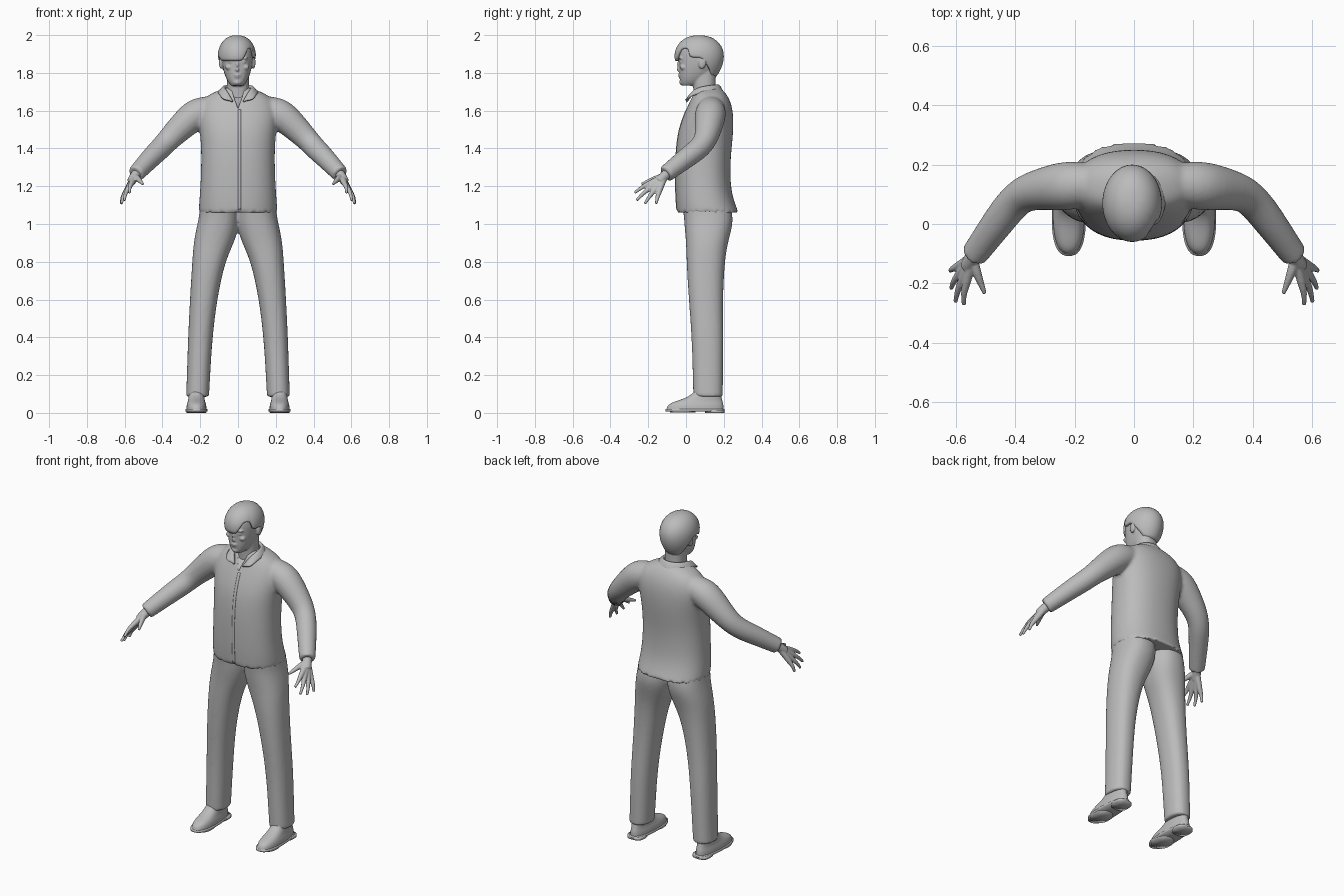
import bpy, bmesh, math
from mathutils import Vector, Matrix

if "Cube" in bpy.data.objects:
    bpy.data.objects.remove(bpy.data.objects["Cube"])

grey = bpy.data.materials.new("plain grey")
grey.use_nodes = True
grey.diffuse_color = (0.5, 0.5, 0.5, 1)
grey.node_tree.nodes["Principled BSDF"].inputs["Base Color"].default_value = (0.5, 0.5, 0.5, 1)


def oval(z, half, front, back, cx=0, power=2.3, sides=24, taper=0):
    """Horizontal rounded ring; taper narrows it toward the back."""
    ring = []
    for i in range(sides):
        a = math.tau * i / sides
        c, s = math.cos(a), math.sin(a)
        u = math.copysign(abs(c) ** (2 / power), c)
        v = math.copysign(abs(s) ** (2 / power), s)
        y = (front + back) / 2 + v * (back - front) / 2
        ring.append(Vector((cx + u * half * (1 - taper * (v + 1) / 2), y, z)))
    return ring


def loft(bm, rings):
    """Skin closed rings and cap the ends with creased edges."""
    crease = bm.edges.layers.float.get("crease_edge") or bm.edges.layers.float.new("crease_edge")
    rows = [[bm.verts.new(p) for p in ring] for ring in rings]
    n = len(rows[0])
    for low, high in zip(rows, rows[1:]):
        for i in range(n):
            j = (i + 1) % n
            bm.faces.new((low[i], low[j], high[j], high[i]))
    for cap in (rows[0], rows[-1]):
        for e in bm.faces.new(cap).edges:
            e[crease] = 1


def tube(bm, path, side=1, sides=12):
    """Round limb through (x, y, z, radius) points, mirrored by side."""
    pts = [Vector((p[0] * side, p[1], p[2])) for p in path]
    rings = []
    for k, p in enumerate(pts):
        way = pts[min(k + 1, len(pts) - 1)] - pts[max(k - 1, 0)]
        turn = way.to_track_quat('Z', 'Y')
        r = path[k][3]
        rings.append([p + turn @ Vector((r * math.cos(math.tau * i / sides),
                                         r * math.sin(math.tau * i / sides), 0))
                      for i in range(sides)])
    loft(bm, rings)


def ball(bm, centre, size, tilt=0):
    m = Matrix.Translation(centre) @ Matrix.Rotation(tilt, 4, 'X') @ Matrix.Diagonal((*size, 1))
    bmesh.ops.create_uvsphere(bm, u_segments=20, v_segments=14, radius=1, matrix=m)


def finish(bm, name, sub=0, voxel=0, smooth=0, thick=0, mirror=False):
    bmesh.ops.recalc_face_normals(bm, faces=bm.faces)
    mesh = bpy.data.meshes.new(name)
    bm.to_mesh(mesh)
    bm.free()
    ob = bpy.data.objects.new(name, mesh)
    bpy.context.scene.collection.objects.link(ob)
    mesh.materials.append(grey)
    mesh.polygons.foreach_set("use_smooth", [True] * len(mesh.polygons))
    if mirror:
        ob.modifiers.new("mirror", 'MIRROR')
    if sub:
        ob.modifiers.new("round", 'SUBSURF').levels = sub
        ob.modifiers["round"].render_levels = sub
    if thick:
        ob.modifiers.new("thickness", 'SOLIDIFY').thickness = thick
    if voxel:
        re = ob.modifiers.new("blend", 'REMESH')
        re.mode, re.voxel_size, re.use_smooth_shade = 'VOXEL', voxel, True
    if smooth:
        sm = ob.modifiers.new("soften", 'SMOOTH')
        sm.factor, sm.iterations = 0.5, smooth
    return ob


# Jacket: torso and sleeves blended into one skin
bm = bmesh.new()
torso = [(1.06, .21, -.05, .28), (1.12, .207, -.055, .255), (1.2, .2, -.058, .237),
         (1.32, .196, -.058, .235), (1.42, .197, -.052, .245), (1.5, .205, -.04, .252),
         (1.58, .215, -.012, .252), (1.64, .2, .015, .24), (1.68, .165, .035, .22),
         (1.705, .11, .045, .2), (1.72, .07, .05, .18)]
loft(bm, [oval(*t) for t in torso])
sleeve = [(.14, .135, 1.61, .07), (.22, .13, 1.59, .088), (.3, .12, 1.515, .075),
          (.37, .105, 1.445, .063), (.41, .07, 1.4, .06), (.46, .005, 1.352, .056),
          (.542, -.108, 1.264, .046)]
for side in (1, -1):
    tube(bm, sleeve, side, 16)
jacket = finish(bm, "jacket", sub=2, voxel=.01, smooth=5)

# Open neckline, cut as a wedge
bm = bmesh.new()
loft(bm, [[Vector(p) for p in ((0, y + .005, 1.61), (.045, y + .06, 1.74), (-.045, y + .06, 1.74))]
          for y in (-.2, .012)])
cutter = finish(bm, "neckline_cutter")
cutter.hide_render = True
cutter.hide_viewport = True
cutter.display_type = 'WIRE'
cut = jacket.modifiers.new("neckline", 'BOOLEAN')
cut.operation, cut.object, cut.solver = 'DIFFERENCE', cutter, 'EXACT'

# Front placket hugging the jacket
bm = bmesh.new()
bmesh.ops.create_grid(bm, x_segments=2, y_segments=40, size=.5,
                      matrix=Matrix.Translation((.008, -.1, 1.34)) @ Matrix.Rotation(math.pi / 2, 4, 'X')
                      @ Matrix.Diagonal((.016, .53, 1, 1)))
placket = finish(bm, "placket")
wrap = placket.modifiers.new("hug", 'SHRINKWRAP')
wrap.target, wrap.wrap_method = jacket, 'PROJECT'
wrap.use_project_y, wrap.use_positive_direction, wrap.use_negative_direction = True, True, False
placket.modifiers.new("thickness", 'SOLIDIFY').thickness = .004
placket.modifiers["thickness"].offset = 0

# Folded collar: inner stand, fold line and outer fall
bm = bmesh.new()
stand = [(.02, .005, 1.64), (.05, .035, 1.69), (.07, .09, 1.715), (.055, .145, 1.725), (0, .17, 1.73)]
fold = [(.028, -.002, 1.655), (.062, .03, 1.722), (.083, .085, 1.742), (.062, .155, 1.748), (0, .182, 1.75)]
fall = [(.08, -.008, 1.66), (.098, .03, 1.685), (.114, .09, 1.7), (.085, .175, 1.7), (0, .212, 1.698)]
rows = [[bm.verts.new(p) for p in line] for line in (stand, fold, fall)]
for a, b in zip(rows, rows[1:]):
    for i in range(len(a) - 1):
        bm.faces.new((a[i], a[i + 1], b[i + 1], b[i]))
finish(bm, "collar", sub=2, thick=.008, mirror=True)

# Trousers: two legs joined at the hip
bm = bmesh.new()
leg = [(.085, .061, .038, .195, .214), (.2, .062, .035, .197, .209), (.4, .065, .03, .2, .2),
       (.6, .072, .014, .195, .183), (.8, .087, .002, .205, .156), (.9, .108, 0, .222, .128),
       (.98, .112, -.008, .245, .108), (1.04, .107, -.012, .25, .1), (1.1, .1, -.02, .235, .1)]
for side in (1, -1):
    loft(bm, [oval(z, h, f, b, cx * side) for z, h, f, b, cx in leg])
finish(bm, "trousers", sub=2, voxel=.01, smooth=5)

# Shoes: upper, sole and heel
upper = [(.015, .058, -.105, .2), (.04, .057, -.1, .2), (.058, .05, -.07, .195),
         (.075, .046, -.01, .19), (.1, .044, .035, .185), (.13, .042, .05, .18)]
for side, word in ((1, "left"), (-1, "right")):
    bm = bmesh.new()
    loft(bm, [oval(*u, cx=.22 * side, taper=.15) for u in upper])
    finish(bm, word + "_shoe", sub=2)
    bm = bmesh.new()
    loft(bm, [oval(z, .063, -.11, .206, .22 * side, 2.5, taper=.18) for z in (.008, .02)])
    loft(bm, [oval(z, .05, .1, .204, .22 * side, 3) for z in (0, .015)])
    loft(bm, [oval(z, .055, -.085, .05, .22 * side, 2.4) for z in (.002, .015)])
    finish(bm, word + "_sole", sub=1)

# Hands: wrist, knuckle and fingertip chains blended together
knuckles = [(-.2, 1.212, .565), (-.19, 1.192, .579), (-.17, 1.175, .59), (-.145, 1.165, .596)]
tips = [(-.272, 1.165, .574), (-.262, 1.125, .602), (-.218, 1.107, .617), (-.158, 1.107, .62)]
for side, word in ((1, "left"), (-1, "right")):
    bm = bmesh.new()
    tube(bm, [(.5, -.05, 1.31, .03), (.55, -.12, 1.25, .028), (.565, -.145, 1.225, .024)], side)
    for (ky, kz, kx), (ty, tz, tx) in zip(knuckles, tips):
        bend = ((kx + tx) / 2 + .006, (ky + ty) / 2, (kz + tz) / 2 + .005, .0105)
        tube(bm, [(.548, -.115, 1.25, .02), (kx, ky, kz, .0155), bend, (tx, ty, tz, .0075)], side)
    tube(bm, [(.545, -.12, 1.25, .02), (.53, -.165, 1.24, .016), (.517, -.2, 1.225, .012),
              (.503, -.235, 1.212, .007)], side)
    finish(bm, word + "_hand", sub=1, voxel=.004, smooth=3)

# Head: skull, neck and facial features blended together
bm = bmesh.new()
skull = [(1.732, .03, -.022, .05), (1.745, .046, -.03, .085), (1.78, .064, -.036, .125),
         (1.82, .076, -.037, .16), (1.87, .084, -.04, .18), (1.92, .084, -.042, .185),
         (1.96, .07, -.025, .165), (1.985, .04, .01, .13)]
loft(bm, [oval(*s, cx=-.004) for s in skull])
loft(bm, [oval(z, .058, f, b) for z, f, b in ((1.58, .045, .16), (1.7, .04, .155), (1.82, .03, .16))])
tube(bm, [(-.004, -.028, 1.875, .008), (-.004, -.046, 1.835, .01), (-.004, -.048, 1.822, .012),
          (-.004, -.03, 1.812, .01)])
ball(bm, (-.004, -.03, 1.79), (.022, .013, .006))
ball(bm, (-.004, -.028, 1.78), (.019, .013, .006))
ball(bm, (-.004, -.022, 1.75), (.022, .014, .014))
for side in (1, -1):
    ball(bm, (side * .034 - .004, -.026, 1.878), (.024, .014, .007))
    ball(bm, (side * .033 - .004, -.026, 1.858), (.014, .01, .007))
    ball(bm, (side * .042 - .004, -.016, 1.83), (.022, .016, .015))
    ball(bm, (side * .086 - .004, .088, 1.855), (.011, .021, .035), -.2)
finish(bm, "head", sub=1, voxel=.005, smooth=3)


# Hair: a cap whose lower edge follows a swept fringe and the nape
def hairline(a):
    x, y = math.cos(a), math.sin(a)
    if y > 0.1:
        return 1.88 - .11 * min(1, (y - .1) * 1.5)
    if y > -.45:
        return 1.88
    return 1.862 if x < .3 else 1.862 + .07 * min(1, (x - .3) * 3)


bm = bmesh.new()
sides, steps, rows = 48, 14, []
crown = bm.verts.new((-.01, .07, 2))
for k in range(1, steps + 1):
    row = []
    for i in range(sides):
        a = math.tau * i / sides
        z = 2 - (2 - hairline(a)) * (k / steps) ** 1.6
        h = (z - 1.89) / .11
        r = max(0, 1 - h * h) ** .45 if h > 0 else 1 - .3 * h * h
        row.append(bm.verts.new((-.006 + .101 * r * math.cos(a), .07 + .131 * r * math.sin(a), z)))
    rows.append(row)
for i in range(sides):
    j = (i + 1) % sides
    bm.faces.new((crown, rows[0][i], rows[0][j]))
    for low, high in zip(rows, rows[1:]):
        bm.faces.new((low[i], high[i], high[j], low[j]))
finish(bm, "hair", smooth=2, thick=.016)
